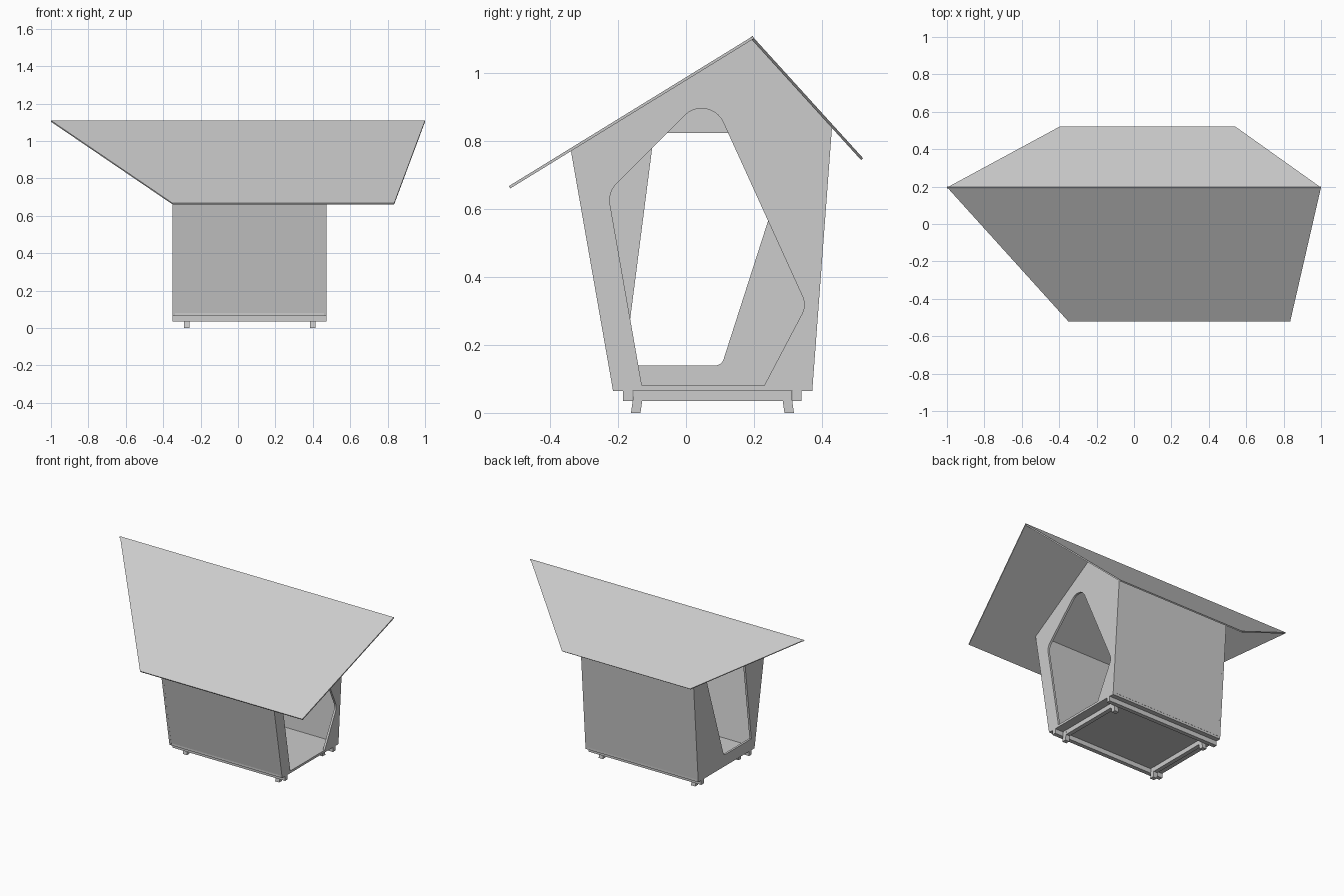
import bpy, bmesh, math
from mathutils import Vector

cube = bpy.data.objects.get("Cube")
if cube:
    bpy.data.objects.remove(cube, do_unlink=True)

GREY = (0.604, 0.604, 0.604, 1)
paint = bpy.data.materials.new("light grey")
paint.use_nodes = True
paint.diffuse_color = GREY
paint.node_tree.nodes["Principled BSDF"].inputs["Base Color"].default_value = GREY

LEFT, RIGHT = -0.35, 0.473     # ends of the cabin
T = 0.014                      # panel thickness


def finish(name, bm):
    bmesh.ops.recalc_face_normals(bm, faces=bm.faces)
    mesh = bpy.data.meshes.new(name)
    bm.to_mesh(mesh)
    bm.free()
    mesh.materials.append(paint)
    obj = bpy.data.objects.new(name, mesh)
    bpy.context.collection.objects.link(obj)
    return obj


def fillet(corners, steps=10):
    """Round the (y, z, radius) corners of a closed outline."""
    out = []
    for i, (y, z, r) in enumerate(corners):
        p = Vector((y, z))
        if r == 0:
            out.append(p)
            continue
        a = (Vector(corners[i - 1][:2]) - p).normalized()
        b = (Vector(corners[(i + 1) % len(corners)][:2]) - p).normalized()
        half = math.acos(a.dot(b)) / 2
        inward = (a + b).normalized()
        centre = p + inward * r / math.sin(half)
        # arc swings evenly about the outward direction, from edge a to edge b
        side = (a - b).normalized()
        sweep = math.pi / 2 - half
        for k in range(steps + 1):
            t = sweep * (1 - 2 * k / steps)
            out.append(centre + r * (side * math.sin(t) - inward * math.cos(t)))
    return out


def extrude(bm, offset):
    new = bmesh.ops.extrude_face_region(bm, geom=bm.faces[:], use_keep_orig=True)["geom"]
    bmesh.ops.translate(bm, vec=offset,
                        verts=[g for g in new if isinstance(g, bmesh.types.BMVert)])


def prism(name, x0, x1, *loops):
    """Extrude a y-z outline, with optional hole loops, along x."""
    bm = bmesh.new()
    for loop in loops:
        vs = [bm.verts.new((x0, p[0], p[1])) for p in loop]
        for i, v in enumerate(vs):
            bm.edges.new((vs[i - 1], v))
    if len(loops) == 1:
        bm.faces.new(vs)
    else:
        bmesh.ops.triangle_fill(bm, edges=bm.edges[:], use_beauty=True)
    extrude(bm, (x1 - x0, 0, 0))
    return finish(name, bm)


def sheet(name, corners, thickness):
    """Flat roof panel, thickened downwards."""
    bm = bmesh.new()
    face = bm.faces.new([bm.verts.new(c) for c in corners])
    face.normal_update()
    extrude(bm, face.normal * (-thickness if face.normal.z > 0 else thickness))
    return finish(name, bm)


def box(name, x0, x1, y0, y1, z0, z1):
    return prism(name, x0, x1, [(y0, z0), (y1, z0), (y1, z1), (y0, z1)])


# gable ends with their different openings
gable = [(-0.215, 0.065), (0.372, 0.065), (0.43, 0.84), (0.195, 1.1), (-0.34, 0.778)]
tall_opening = fillet([(-0.13, 0.08, 0), (0.23, 0.08, 0), (0.355, 0.317, 0.06),
                       (0.068, 0.948, 0.07), (-0.23, 0.65, 0.07)])
slanted_opening = fillet([(-0.182, 0.14, 0), (0.105, 0.14, 0.025),
                          (0.325, 0.825, 0), (-0.094, 0.825, 0)])
prism("left_gable", RIGHT - T, RIGHT, gable, tall_opening)
prism("right_gable", LEFT, LEFT + T, gable, slanted_opening)

# leaning walls and floor
x0, x1 = LEFT + T, RIGHT - T
prism("front_wall", x0, x1, [(-0.217, 0.08), (-0.34, 0.778), (-0.326, 0.786), (-0.203, 0.08)])
prism("back_wall", x0, x1, [(0.373, 0.08), (0.43, 0.84), (0.416, 0.855), (0.359, 0.08)])
box("floor", x0, x1, -0.215, 0.372, 0.065, 0.08)

# roof panels
sheet("front_roof", [(-1, 0.197, 1.11), (1, 0.197, 1.11),
                     (0.835, -0.522, 0.668), (-0.35, -0.522, 0.668)], 0.008)
sheet("back_roof", [(-1, 0.195, 1.11), (1, 0.195, 1.11),
                    (0.54, 0.522, 0.75), (-0.395, 0.522, 0.75)], 0.008)

# base frame
box("front_rail", LEFT, RIGHT, -0.185, -0.158, 0.035, 0.065)
box("back_rail", LEFT, RIGHT, 0.314, 0.341, 0.035, 0.065)
for side, x in (("right", -0.275), ("left", 0.4)):
    box(side + "_joist", x - 0.014, x + 0.014, -0.155, 0.312, 0.035, 0.065)
    # splayed feet, mirrored about the middle of the frame
    for end, s in (("front", -1), ("back", 1)):
        prism(f"{end}_{side}_foot", x - 0.015, x + 0.015,
              [(0.078 + s * d, z) for d, z in
               ((0.212, 0), (0.24, 0), (0.231, 0.065), (0.203, 0.065))])
